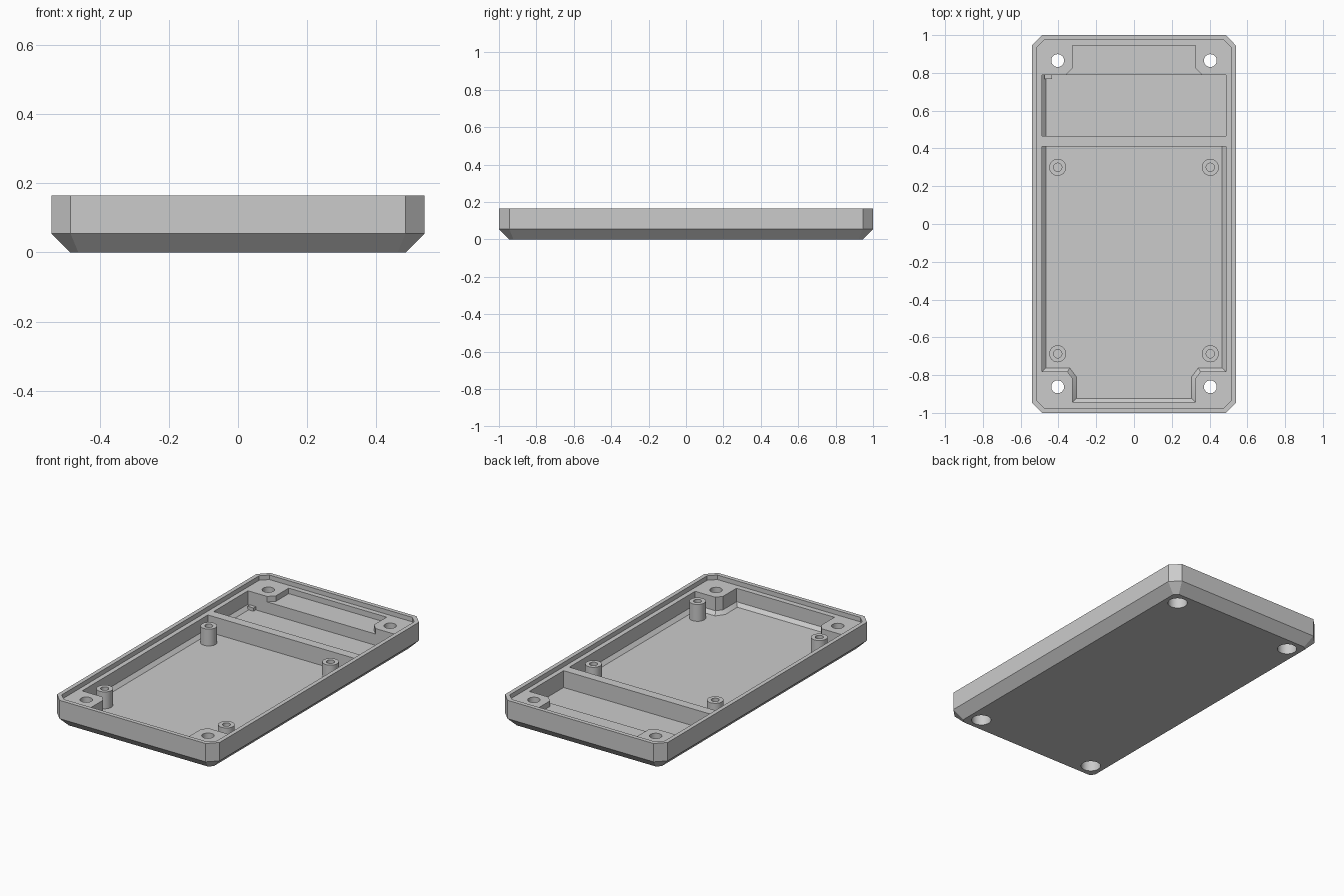
import bpy, bmesh, math

cube = bpy.data.objects.get("Cube")
if cube:
    bpy.data.objects.remove(cube, do_unlink=True)

grey = bpy.data.materials.new("plain grey")
grey.use_nodes = True
grey.diffuse_color = (0.6, 0.6, 0.6, 1)
grey.node_tree.nodes["Principled BSDF"].inputs["Base Color"].default_value = (0.6, 0.6, 0.6, 1)

TOP, LEDGE, SHELF, FLOOR = 0.165, 0.138, 0.105, 0.037
WALL_X, WALL_Y = 0.54, 1.0
SCREW = [(sx * 0.404, y) for sx in (-1, 1) for y in (-0.862, 0.865)]
POSTS = [(sx * 0.404, y) for sx in (-1, 1) for y in (-0.687, 0.3)]


def loft(name, *sections):
    """Solid through matching outlines, each given as (points, z), bottom first."""
    bm = bmesh.new()
    rings = [[bm.verts.new((x, y, z)) for x, y in pts] for pts, z in sections]
    for a, b in zip(rings, rings[1:]):
        for i in range(len(a)):
            j = (i + 1) % len(a)
            bm.faces.new((a[i], a[j], b[j], b[i]))
    bm.faces.new(rings[0][::-1])
    bm.faces.new(rings[-1])
    bmesh.ops.recalc_face_normals(bm, faces=bm.faces)
    mesh = bpy.data.meshes.new(name)
    bm.to_mesh(mesh)
    bm.free()
    mesh.materials.append(grey)
    obj = bpy.data.objects.new(name, mesh)
    bpy.context.collection.objects.link(obj)
    return obj


def octagon(inset):
    """Case outline with clipped corners, moved inward by inset."""
    x, y = WALL_X - inset, WALL_Y - inset
    c = 0.055 - inset * (2 - math.sqrt(2))
    return [(x - c, -y), (x, c - y), (x, y - c), (x - c, y),
            (c - x, y), (-x, y - c), (-x, c - y), (c - x, -y)]


def rect(x0, x1, y0, y1):
    return [(x0, y0), (x1, y0), (x1, y1), (x0, y1)]


def circle(cx, cy, r, n=32):
    return [(cx + r * math.cos(math.tau * i / n), cy + r * math.sin(math.tau * i / n))
            for i in range(n)]


def bay(inset):
    """Main bay outline with a notch between the front screw pads."""
    x, n, k = 0.487 - inset, 0.325 - inset, inset * 0.41
    side = [(n, inset - 0.943), (n, -0.817 + k), (0.352 - inset + k, -0.782 + inset),
            (x, -0.782 + inset), (x, 0.41)]
    return side + [(-px, py) for px, py in reversed(side)]


def apply_boolean(target, tool, operation):
    mod = target.modifiers.new(tool.name, "BOOLEAN")
    mod.object, mod.operation, mod.solver = tool, operation, "EXACT"
    bpy.context.view_layer.objects.active = target
    bpy.ops.object.modifier_apply(modifier=mod.name)
    bpy.data.objects.remove(tool, do_unlink=True)


# Outer shell with a bevelled underside
case = loft("case_shell", (octagon(0.055), 0), (octagon(0), 0.055), (octagon(0), TOP))

# Lid recess, main bay, rear pocket and rear shelf
shelf = [(-0.36, 0.78), (0.36, 0.78), (0.36, 0.79), (0.325, 0.825), (0.325, 0.945),
         (-0.325, 0.945), (-0.325, 0.825), (-0.36, 0.79)]
cutters = [
    loft("lid_recess", (octagon(0.025), LEDGE), (octagon(0.025), 0.3)),
    loft("main_bay", (bay(0.02), FLOOR), (bay(0), FLOOR + 0.02), (bay(0), 0.25)),
    loft("rear_pocket", (rect(-0.467, 0.487, 0.465, 0.79), FLOOR),
         (rect(-0.487, 0.487, 0.465, 0.79), FLOOR + 0.02),
         (rect(-0.487, 0.487, 0.465, 0.79), 0.26)),
    loft("rear_shelf", (shelf, SHELF), (shelf, 0.27)),
]
# Screw holes, counterbored from below
for x, y in SCREW:
    cutters.append(loft("screw_hole", (circle(x, y, 0.034), -0.1), (circle(x, y, 0.034), 0.28)))
    cutters.append(loft("counterbore", (circle(x, y, 0.055), -0.08), (circle(x, y, 0.055), 0.075)))
for cutter in cutters:
    apply_boolean(case, cutter, "DIFFERENCE")

# Hollow standoffs on the bay floor
parts = [case]
for x, y in POSTS:
    post = loft("standoff", (circle(x, y, 0.045), FLOOR - 0.005), (circle(x, y, 0.045), LEDGE))
    bore = loft("bore", (circle(x, y, 0.022), 0.06), (circle(x, y, 0.022), 0.3))
    apply_boolean(post, bore, "DIFFERENCE")
    parts.append(post)

# Small tab in the rear pocket corner
tab = rect(-0.475, -0.435, 0.768, 0.792)
parts.append(loft("pocket_tab", (tab, FLOOR - 0.005), (tab, FLOOR + 0.02)))

# Smooth round walls, sharp edges kept
for obj in parts:
    bpy.ops.object.select_all(action="DESELECT")
    obj.select_set(True)
    bpy.context.view_layer.objects.active = obj
    bpy.ops.object.shade_smooth_by_angle(angle=math.radians(30))
